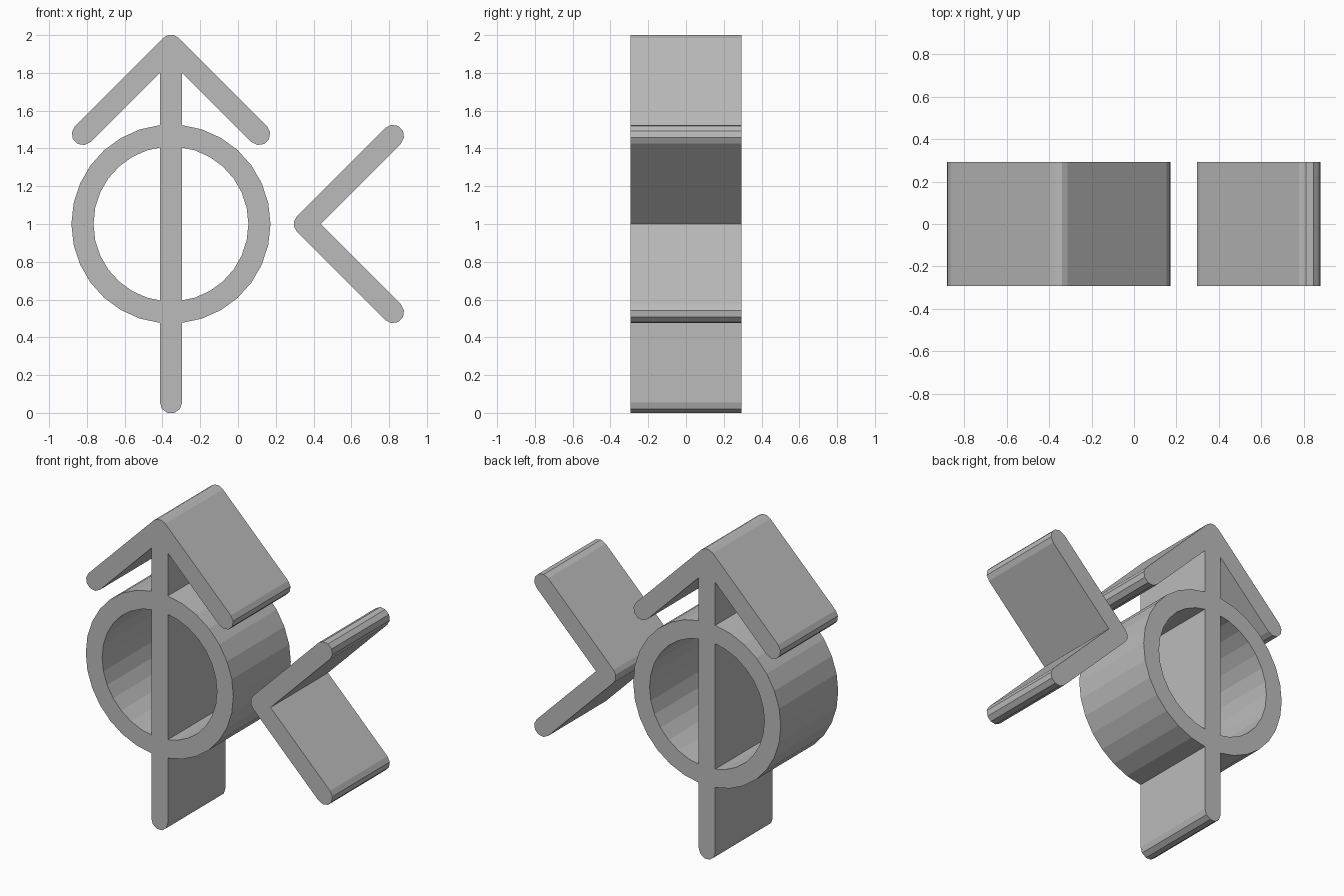
import bpy, bmesh
from math import pi, cos, sin, atan2, tau
from mathutils import Vector

cube = bpy.data.objects.get("Cube")
if cube:
    bpy.data.objects.remove(cube)

R = 0.059        # half stroke width
DEPTH = 0.586
CX = -0.355      # centre of ring and shaft

grey = bpy.data.materials.new("plain grey")
grey.use_nodes = True
colour = (0.5, 0.5, 0.5, 1)
grey.diffuse_color = colour
grey.node_tree.nodes["Principled BSDF"].inputs["Base Color"].default_value = colour


def arc(centre, radius, start, sweep, steps):
    return [centre + radius * Vector((cos(start + sweep * i / steps), sin(start + sweep * i / steps)))
            for i in range(steps + 1)]


def finish(name, bm):
    bmesh.ops.recalc_face_normals(bm, faces=bm.faces)
    mesh = bpy.data.meshes.new(name)
    bm.to_mesh(mesh)
    bm.free()
    mesh.materials.append(grey)
    obj = bpy.data.objects.new(name, mesh)
    bpy.context.collection.objects.link(obj)
    return obj


def extrude(name, outline):
    """Extrude an x-z outline through the depth."""
    bm = bmesh.new()
    face = bm.faces.new([bm.verts.new((p.x, -DEPTH / 2, p.y)) for p in outline])
    new = bmesh.ops.extrude_face_region(bm, geom=[face])["geom"]
    bmesh.ops.translate(bm, vec=(0, DEPTH, 0), verts=[v for v in new if isinstance(v, bmesh.types.BMVert)])
    return finish(name, bm)


def bar(name, a, b):
    """Straight stroke with rounded ends."""
    a, b = Vector(a), Vector(b)
    t = atan2(b.y - a.y, b.x - a.x)
    return extrude(name, arc(b, R, t - pi / 2, pi, 5) + arc(a, R, t + pi / 2, pi, 5))


def chevron(name, apex, direction, length):
    """Right-angled bent stroke: rounded ends and outer corner, sharp inner corner."""
    apex = Vector(apex)
    t1, t2 = direction + pi * 0.75, direction - pi * 0.75
    end1 = apex + length * Vector((cos(t1), sin(t1)))
    end2 = apex + length * Vector((cos(t2), sin(t2)))
    inner = apex - R * 2 ** 0.5 * Vector((cos(direction), sin(direction)))
    outline = arc(apex, R, direction - pi / 4, pi / 2, 3)
    outline += arc(end1, R, t1 - pi / 2, pi, 5) + [inner]
    outline += arc(end2, R, t2 - pi / 2, pi, 5)
    return extrude(name, outline)


def tube(name, centre, outer, inner, sides):
    bm = bmesh.new()
    loops = []
    for r, y in ((outer, -1), (outer, 1), (inner, 1), (inner, -1)):
        loops.append([bm.verts.new((centre.x + r * cos(tau * i / sides), y * DEPTH / 2,
                                    centre.y + r * sin(tau * i / sides))) for i in range(sides)])
    for k in range(4):
        p, q = loops[k], loops[(k + 1) % 4]
        for i in range(sides):
            j = (i + 1) % sides
            bm.faces.new((p[i], p[j], q[j], q[i]))
    return finish(name, bm)


# Arrow running through the ring, merged into one solid
arrow = bar("ringed_arrow", (CX, 0.056), (CX, 1.935))
parts = [tube("ring", Vector((CX, 1)), 0.527, 0.41, 30),
         chevron("arrow_head", (CX, 1.943), pi / 2, 0.66)]
bpy.context.view_layer.objects.active = arrow
for part in parts:
    mod = arrow.modifiers.new("merge", 'BOOLEAN')
    mod.operation = 'UNION'
    mod.solver = 'EXACT'
    mod.object = part
    bpy.ops.object.modifier_apply(modifier=mod.name)
    bpy.data.objects.remove(part)

# Separate chevron pointing at the ring
chevron("side_chevron", (0.354, 1), pi, 0.66)
